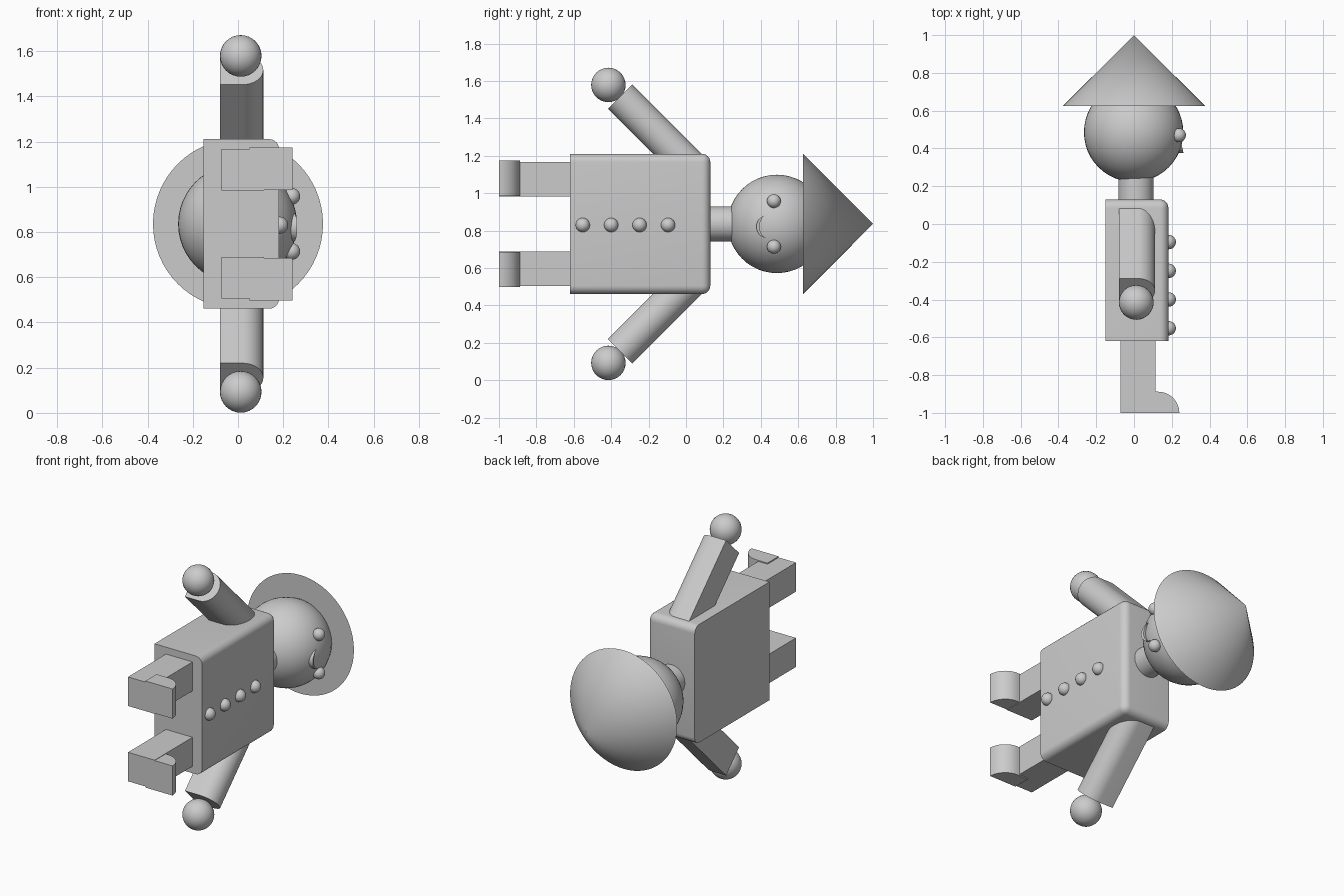
import bpy, bmesh, math
from mathutils import Vector, Matrix

cube = bpy.data.objects.get("Cube")
if cube:
    bpy.data.objects.remove(cube, do_unlink=True)

MID = 0.836  # height of the figure's symmetry plane (it lies on its side)

grey = bpy.data.materials.new("plain grey")
grey.use_nodes = True
grey.diffuse_color = (0.6, 0.6, 0.6, 1)
grey.node_tree.nodes["Principled BSDF"].inputs["Base Color"].default_value = (0.6, 0.6, 0.6, 1)


def finish(name, bm, smooth=True):
    bmesh.ops.recalc_face_normals(bm, faces=bm.faces)
    mesh = bpy.data.meshes.new(name)
    bm.to_mesh(mesh)
    bm.free()
    mesh.materials.append(grey)
    obj = bpy.data.objects.new(name, mesh)
    bpy.context.collection.objects.link(obj)
    if smooth:
        bpy.ops.object.select_all(action='DESELECT')
        obj.select_set(True)
        bpy.context.view_layer.objects.active = obj
        bpy.ops.object.shade_smooth_by_angle(angle=math.radians(35))
    return obj


def ball(name, centre, radius, segments=32):
    bm = bmesh.new()
    bmesh.ops.create_uvsphere(bm, u_segments=segments, v_segments=segments // 2, radius=radius,
                              matrix=Matrix.Translation(centre))
    return finish(name, bm)


def cone(name, x, y0, y1, r0, r1):
    # Round part with its axis along y
    bm = bmesh.new()
    place = Matrix.Translation((x, (y0 + y1) / 2, MID)) @ Matrix.Rotation(-math.pi / 2, 4, 'X')
    bmesh.ops.create_cone(bm, cap_ends=True, segments=64, radius1=r0, radius2=r1,
                          depth=y1 - y0, matrix=place)
    return finish(name, bm)


def block(name, low, high):
    low, high = Vector(low), Vector(high)
    bm = bmesh.new()
    bmesh.ops.create_cube(bm, size=1, matrix=Matrix.Translation((low + high) / 2)
                          @ Matrix.Diagonal((*(high - low), 1)))
    return bm


def prism(name, start, end):
    # Solid between two matching outlines
    bm = bmesh.new()
    a = [bm.verts.new(p) for p in start]
    b = [bm.verts.new(p) for p in end]
    bm.faces.new(a)
    bm.faces.new(b[::-1])
    for i in range(len(a)):
        j = (i + 1) % len(a)
        bm.faces.new((a[i], b[i], b[j], a[j]))
    return finish(name, bm)


def arc(radius, start, end, steps):
    angles = [math.radians(start + (end - start) * i / steps) for i in range(steps + 1)]
    return [(radius * math.cos(t), radius * math.sin(t)) for t in angles]


# Torso, rounded round the chest and the shoulders
bm = block("torso", (-0.152, -0.62, MID - 0.375), (0.182, 0.13, MID + 0.375))
rounded = []
for e in bm.edges:
    m = (e.verts[0].co + e.verts[1].co) / 2
    hits = (m.x > 0.18) + (m.y > 0.12) + (abs(m.z - MID) > 0.37)
    if hits == 2 and m.x > -0.15 and m.y > -0.61:
        rounded.append(e)
bmesh.ops.bevel(bm, geom=rounded, offset=0.045, segments=6, profile=0.5, affect='EDGES')
finish("torso", bm)

# Buttons down the chest
for i in range(4):
    ball(f"button_{i + 1}", (0.184, -0.552 + i * 0.152, MID - 0.006), 0.038, 24)

# Neck, head and pointed hat
cone("neck", 0.01, 0.1, 0.27, 0.093, 0.093)
ball("head", (-0.002, 0.486, MID), 0.263, 48)
cone("hat", 0, 0.625, 1.0, 0.376, 0)

# Arms, hands, legs, feet and eyes on both sides
for side, s in (("upper", 1), ("lower", -1)):
    # Arm: flat at the back, half round at the front, slanting outward
    out = Vector((0, -1, s)).normalized()
    across = Vector((0, 1, s)).normalized()
    r = 0.092
    section = [(-0.08, -r), (-0.08, r)] + [(0.02 + x, z) for x, z in arc(r, 90, -90, 20)]
    wrist = Vector((0, -0.353, MID + s * 0.681))
    shoulder = wrist - out * 0.55
    prism(side + "_arm", [shoulder + across * w + Vector((x, 0, 0)) for x, w in section],
          [wrist + across * w + Vector((x, 0, 0)) for x, w in section])
    ball(side + "_hand", (0.012, -0.415, MID + s * 0.743), 0.092)

    # Leg
    z0, z1 = sorted((MID + s * 0.147, MID + s * 0.331))
    finish(side + "_leg", block("leg", (-0.072, -1, z0), (0.115, -0.6, z1)), False)

    # Foot: toe with a quarter-round front
    toe = [(0.05, -1)] + [(0.128 + x, -1 + y) for x, y in arc(0.112, 0, 90, 12)] + [(0.05, -0.888)]
    prism(side + "_foot", [(x, y, MID + s * 0.15) for x, y in toe],
          [(x, y, MID + s * 0.338) for x, y in toe])

    ball(side + "_eye", (0.238, 0.47, MID + s * 0.122), 0.037, 24)

# Smiling mouth: thin crescent on the face
outer = arc(0.062, 90, 270, 20)
inner = [(y * 0.72, z) for y, z in reversed(outer[1:-1])]
smile = [(0.438 + y, MID - 0.015 + z) for y, z in outer + inner]
prism("mouth", [(0.2, y, z) for y, z in smile],
      [(0.262 - (y - 0.376) * 0.22, y, z) for y, z in smile])
